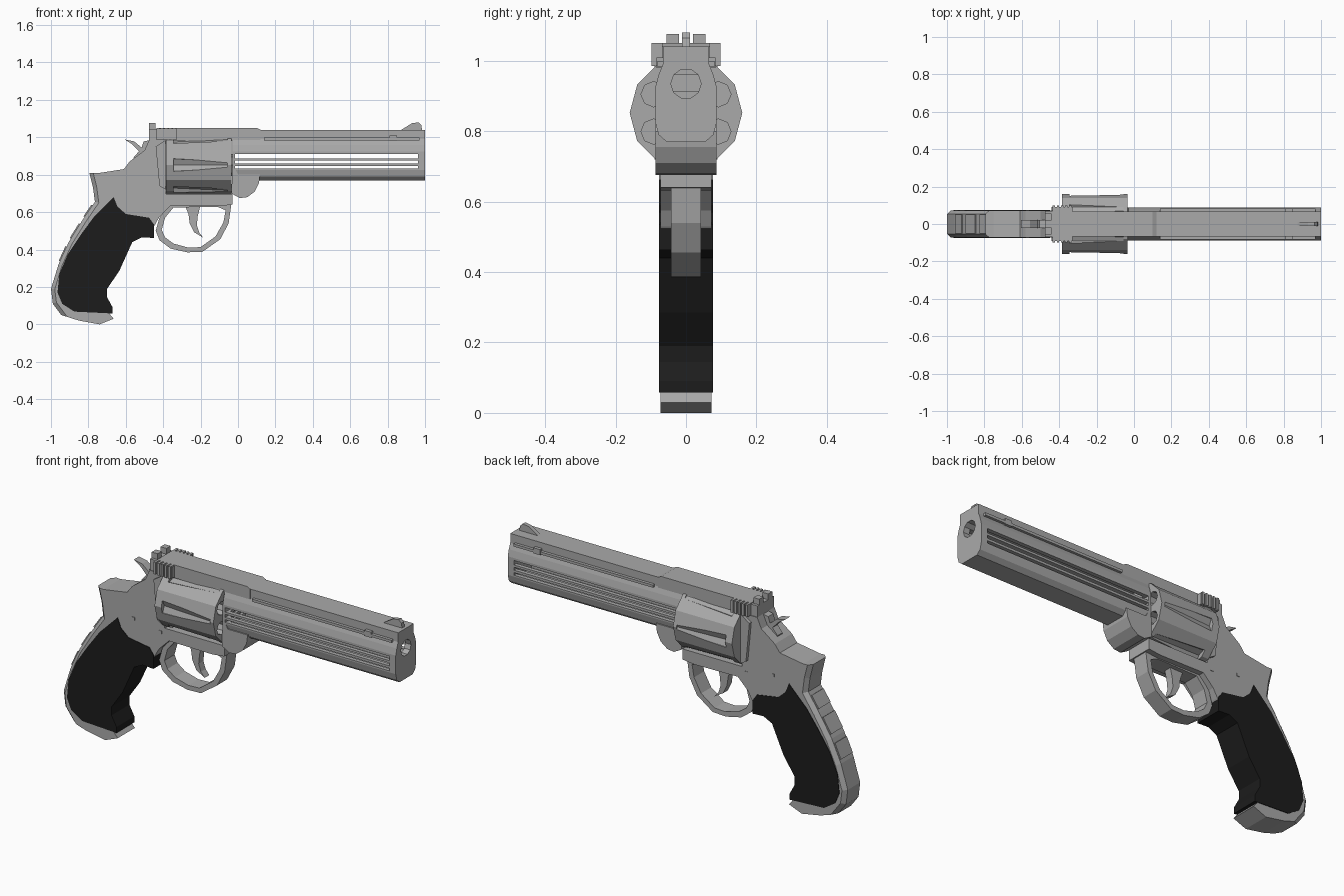
import bpy, bmesh, math
from mathutils import Matrix, Vector

old = bpy.data.objects.get("Cube")
if old:
    bpy.data.objects.remove(old, do_unlink=True)


def material(name, colour, metal_rough):
    m = bpy.data.materials.new(name)
    m.use_nodes = True
    m.diffuse_color = (*colour, 1)
    shader = m.node_tree.nodes["Principled BSDF"]
    shader.inputs["Base Color"].default_value = (*colour, 1)
    shader.inputs["Roughness"].default_value = metal_rough
    return m


GREY = material("steel grey", (0.4, 0.4, 0.4), 0.6)
BLACK = material("grip black", (0.012, 0.012, 0.012), 0.8)


def finish(name, bm, mat):
    bmesh.ops.recalc_face_normals(bm, faces=bm.faces)
    mesh = bpy.data.meshes.new(name)
    bm.to_mesh(mesh)
    bm.free()
    mesh.materials.append(mat)
    ob = bpy.data.objects.new(name, mesh)
    bpy.context.collection.objects.link(ob)
    return ob


def prism(name, pts, a, b, axis="y", mat=GREY, round_edge=None, size=0.02):
    """Extrude an outline along y (points are x, z) or x (points are y, z)."""
    def place(p, t):
        return (p[0], t, p[1]) if axis == "y" else (t, p[0], p[1])
    bm = bmesh.new()
    lo = [bm.verts.new(place(p, a)) for p in pts]
    hi = [bm.verts.new(place(p, b)) for p in pts]
    bm.faces.new(lo)
    bm.faces.new(hi)
    n = len(pts)
    for i in range(n):
        j = (i + 1) % n
        bm.faces.new((lo[i], lo[j], hi[j], hi[i]))
    bmesh.ops.recalc_face_normals(bm, faces=bm.faces)
    if round_edge:
        edges = [e for e in bm.edges if all(round_edge(v.co) for v in e.verts)
                 and abs(e.verts[0].co.y - e.verts[1].co.y) < 0.001]
        bmesh.ops.bevel(bm, geom=edges, offset=size, segments=1, affect="EDGES")
    return finish(name, bm, mat)


def box(name, x, y, z, mat=GREY):
    return prism(name, [(x[0], z[0]), (x[1], z[0]), (x[1], z[1]), (x[0], z[1])], y[0], y[1], mat=mat)


def rod(name, x0, x1, y, z, r0, r1=None, sides=12, mat=GREY):
    """Round bar along x, optionally tapered."""
    bm = bmesh.new()
    bmesh.ops.create_cone(bm, cap_ends=True, segments=sides, radius1=r0,
                          radius2=r0 if r1 is None else r1, depth=x1 - x0)
    bm.transform(Matrix.Translation(((x0 + x1) / 2, y, z)) @ Matrix.Rotation(math.pi / 2, 4, "Y"))
    return finish(name, bm, mat)


def cut(ob, cutters):
    for c in cutters:
        mod = ob.modifiers.new("cut", "BOOLEAN")
        mod.operation, mod.solver, mod.object = "DIFFERENCE", "EXACT", c
    bpy.context.view_layer.update()
    shape = ob.evaluated_get(bpy.context.evaluated_depsgraph_get())
    mesh = bpy.data.meshes.new_from_object(shape)
    ob.modifiers.clear()
    ob.data = mesh
    for c in cutters:
        bpy.data.objects.remove(c, do_unlink=True)


# Barrel: hollow shroud with bore and vent slots
half = [(0.066, 1.04), (0.066, 0.99), (0.078, 0.96), (0.087, 0.925),
        (0.087, 0.825), (0.078, 0.79), (0.055, 0.77)]
barrel = prism("barrel", half + [(-y, z) for y, z in reversed(half)], -0.03, 1.0, axis="x")
cutters = [box("cavity", (0, 0.965), (-0.065, 0.065), (0.815, 0.96)),
           rod("bore", 0.9, 1.1, 0, 0.935, 0.043, sides=10)]
for z0, z1 in [(0.888, 0.912), (0.86, 0.876), (0.833, 0.847)]:
    cutters.append(box("slot", (-0.015, 0.963), (-0.2, 0.2), (z0, z1)))
cut(barrel, cutters)

# Ledges along the barrel rib
for s in (-1, 1):
    box("barrel_ledge", (0.14, 0.97), sorted((s * 0.06, s * 0.082)), (0.984, 0.998))
    box("ledge_catch", (0.81, 0.85), sorted((s * 0.06, s * 0.084)), (0.98, 1.01))

# Front sight
prism("front_sight", [(0.865, 1.035), (0.93, 1.075), (0.965, 1.08), (0.98, 1.065), (0.985, 1.035)],
      -0.011, 0.011)

# Top strap over the cylinder
prism("top_strap", [(-0.43, 0.98), (-0.43, 1.05), (0.1, 1.05), (0.12, 1.04), (0.12, 0.98)],
      -0.068, 0.068)

# Rear sight block, grip ribs and notch posts
box("rear_sight_base", (-0.435, -0.33), (-0.09, 0.09), (0.985, 1.046))
for i in range(5):
    x = -0.435 + i * 0.022
    box("rear_sight_rib", (x, x + 0.013), (-0.098, 0.098), (0.985, 1.05))
box("rear_sight_plate", (-0.475, -0.435), (-0.07, 0.07), (0.975, 1.045))
for s in (-1, 1):
    box("rear_sight_post", (-0.475, -0.44), sorted((s * 0.02, s * 0.055)), (1.04, 1.076))

# Cylinder with outer flutes and front chambers
MID = 0.852
drum = rod("cylinder", -0.385, -0.035, 0, MID, 0.16)
cutters = []
for k in range(6):
    a = k * math.pi / 3
    b = a + math.pi / 6
    cutters.append(rod("flute", -0.345, -0.055, 0.18 * math.cos(a), MID + 0.18 * math.sin(a),
                       0.046, 0.028, sides=8))
    cutters.append(rod("chamber", -0.25, 0.0, 0.106 * math.cos(b), MID + 0.106 * math.sin(b),
                       0.036, sides=8))
cut(drum, cutters)
rod("cylinder_pin", -0.04, -0.02, 0, MID, 0.06, sides=8)

# Crane block under the barrel root
prism("crane_block", [(-0.03, 0.86), (0.0, 0.8), (0.118, 0.8), (0.112, 0.755), (0.09, 0.71),
                      (0.05, 0.68), (0.01, 0.675), (-0.035, 0.7)], -0.087, 0.087)

# Main frame and backstrap in one outline
back = [(-0.665, 0.03), (-0.74, 0.0), (-0.85, 0.02), (-0.945, 0.05), (-0.99, 0.11), (-1.0, 0.19),
        (-0.96, 0.32), (-0.905, 0.44), (-0.83, 0.56), (-0.765, 0.655), (-0.775, 0.73), (-0.795, 0.81)]
frame = back + [
    (-0.75, 0.808), (-0.61, 0.83), (-0.58, 0.87), (-0.5, 0.93), (-0.475, 0.985), (-0.385, 0.985),
    (-0.385, 0.697), (-0.03, 0.697), (-0.03, 0.64), (-0.1, 0.632), (-0.36, 0.635), (-0.42, 0.575),
    (-0.445, 0.53), (-0.47, 0.5), (-0.58, 0.46), (-0.655, 0.28), (-0.725, 0.18), (-0.69, 0.06)]
prism("frame", frame, -0.073, 0.073,
      round_edge=lambda c: c.x < -0.76 and c.z > 0.04)

# Recoil shield behind the cylinder
prism("recoil_shield", [(-0.44, 0.95), (-0.387, 0.985), (-0.387, 0.72), (-0.42, 0.74)], -0.09, 0.09)

# Raised bands on the backstrap
for i in (6, 7, 8):
    p, q = Vector(back[i]), Vector(back[i + 1])
    d = (q - p).normalized()
    out = Vector((-d.y, d.x)) * 0.007
    a, b = p.lerp(q, 0.15), p.lerp(q, 0.8)
    prism("backstrap_band", [a + out, b + out, b - out * 3, a - out * 3], -0.05, 0.05)

# Grip panels
grip = [(-0.665, 0.68), (-0.645, 0.63), (-0.6, 0.59), (-0.475, 0.57), (-0.45, 0.535), (-0.45, 0.462),
        (-0.515, 0.465), (-0.565, 0.44), (-0.635, 0.285), (-0.7, 0.19), (-0.7, 0.145), (-0.67, 0.09),
        (-0.67, 0.058), (-0.875, 0.068), (-0.94, 0.11), (-0.965, 0.17), (-0.955, 0.27),
        (-0.91, 0.375), (-0.84, 0.48), (-0.77, 0.575), (-0.705, 0.64)]
prism("grip", grip, -0.076, 0.076, mat=BLACK)

# Trigger guard
guard = prism("trigger_guard", [(-0.36, 0.645), (-0.42, 0.57), (-0.44, 0.5), (-0.42, 0.45), (-0.36, 0.405),
                                (-0.27, 0.385), (-0.19, 0.388), (-0.095, 0.455), (-0.05, 0.54),
                                (-0.035, 0.645)], -0.043, 0.043)
cut(guard, [prism("guard_hole", [(-0.345, 0.625), (-0.39, 0.57), (-0.408, 0.505), (-0.39, 0.465),
                                 (-0.345, 0.432), (-0.265, 0.41), (-0.2, 0.413), (-0.12, 0.47),
                                 (-0.078, 0.545), (-0.066, 0.61), (-0.11, 0.628)], -0.1, 0.1)])

# Trigger
prism("trigger", [(-0.285, 0.64), (-0.2, 0.64), (-0.215, 0.58), (-0.22, 0.53), (-0.207, 0.49),
                  (-0.185, 0.463), (-0.235, 0.493), (-0.258, 0.54), (-0.265, 0.59)], -0.02, 0.02)

# Hammer with spur
prism("hammer", [(-0.605, 0.988), (-0.555, 0.978), (-0.515, 0.945), (-0.505, 0.978), (-0.47, 0.985),
                 (-0.45, 0.9), (-0.56, 0.85), (-0.56, 0.89), (-0.53, 0.925), (-0.565, 0.962)], -0.022, 0.022)

# Frame pins
for x, z in [(-0.57, 0.7), (-0.41, 0.67)]:
    box("frame_pin", (x - 0.008, x + 0.008), (-0.076, 0.076), (z - 0.008, z + 0.008))
